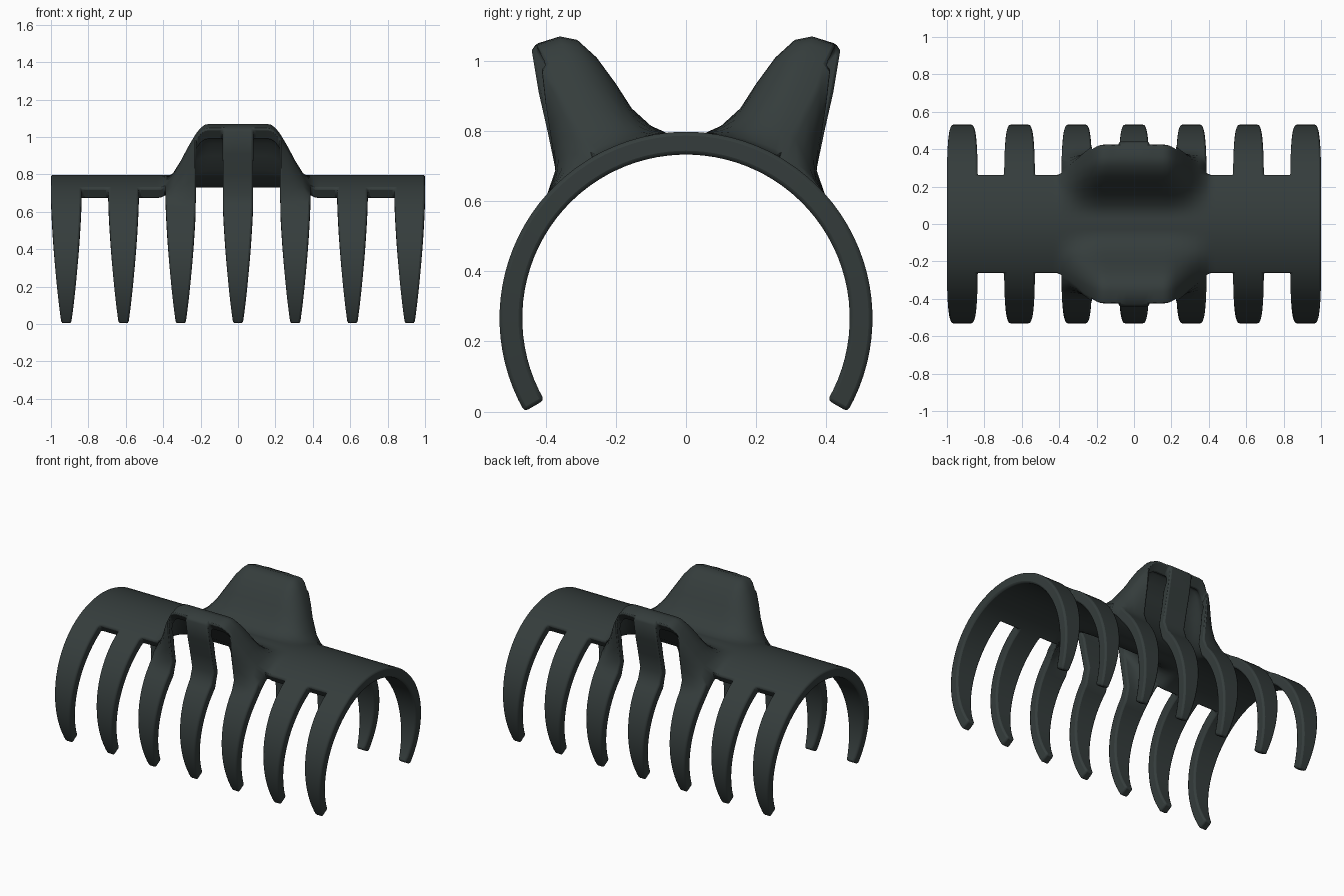
import bpy, bmesh
from math import sin, cos, radians

cube = bpy.data.objects.get("Cube")
if cube:
    bpy.data.objects.remove(cube)

# Plastic colour
mat = bpy.data.materials.new("dark green grey")
mat.use_nodes = True
color = (0.035, 0.046, 0.045, 1)
mat.diffuse_color = color
shader = next(n for n in mat.node_tree.nodes if n.type == 'BSDF_PRINCIPLED')
shader.inputs["Base Color"].default_value = color

CENTER_Z, OUTER, INNER = 0.266, 0.532, 0.467
SPINE_EDGE, TIP = 30, 120          # degrees away from the crown
TEETH, HALF_WIDTH = 7, 0.082

# Raised finger grip: arc angle -> outer (y, z), inner (y, z)
GRIP = {
    10: ((0.10, 0.815), (0.12, 0.755)),
    14: ((0.155, 0.865), (0.20, 0.82)),
    18: ((0.20, 0.935), (0.25, 0.90)),
    22: ((0.255, 1.01), (0.30, 0.965)),
    26: ((0.31, 1.06), (0.34, 1.0)),
    28: ((0.36, 1.07), (0.36, 1.01)),
    30: ((0.43, 1.045), (0.385, 0.985)),
    32: ((0.44, 1.03), (0.39, 0.95)),
    36: ((0.42, 0.91), (0.365, 0.90)),
    40: ((0.395, 0.80), (0.345, 0.79)),
    44: ((0.372, 0.69), (0.32, 0.68)),
}


def grip_weight(x):
    """1 in the middle of the grip, easing to 0 at its sides."""
    t = min(max((0.42 - abs(x)) / 0.26, 0), 1)
    return t * t * (3 - 2 * t)


def surface_point(x, angle, layer):
    a = abs(angle)
    side = 1 if angle >= 0 else -1
    radius = (OUTER, INNER)[layer]
    y, z = radius * sin(radians(a)), CENTER_Z + radius * cos(radians(a))
    if a in GRIP:
        w = grip_weight(x)
        gy, gz = GRIP[a][layer]
        y, z = y + (gy - y) * w, z + (gz - z) * w
    return x, side * y, z


# Columns: (tooth centre or None, offset, whether the strip to the right is a tooth)
spacing = (2 - 2 * HALF_WIDTH) / (TEETH - 1)
gap = spacing - 2 * HALF_WIDTH
columns = []
for k in range(TEETH):
    c = -1 + HALF_WIDTH + k * spacing
    for i in range(5):
        columns.append((c, HALF_WIDTH * (i / 2 - 1), i < 4))
    if k < TEETH - 1:
        for i in range(1, 6):
            columns.append((c, HALF_WIDTH + gap * i / 6, False))

half_rows = [3, 6] + sorted(GRIP) + list(range(48, TIP + 1, 4))
rows = [-a for a in reversed(half_rows)] + [0] + half_rows


def column_x(column, angle):
    u = max(abs(angle) - SPINE_EDGE, 0) / (TIP - SPINE_EDGE)
    return column[0] + column[1] * (1 - 0.68 * u ** 1.9)


# Spine, grips and teeth are one continuous shell
bm = bmesh.new()
verts = {}


def vert(i, j, layer):
    key = (i, j, layer)
    if key not in verts:
        x = column_x(columns[i], rows[j])
        verts[key] = bm.verts.new(surface_point(x, rows[j], layer))
    return verts[key]


cells = set()
for i in range(len(columns) - 1):
    for j in range(len(rows) - 1):
        on_spine = max(abs(rows[j]), abs(rows[j + 1])) <= SPINE_EDGE
        if on_spine or columns[i][2]:
            cells.add((i, j))

for i, j in sorted(cells):
    corners = [(i, j), (i + 1, j), (i + 1, j + 1), (i, j + 1)]
    bm.faces.new([vert(*c, 0) for c in corners])
    bm.faces.new([vert(*c, 1) for c in reversed(corners)])
    neighbours = [(i, j - 1), (i + 1, j), (i, j + 1), (i - 1, j)]
    for n, other in enumerate(neighbours):
        if other not in cells:
            p, q = corners[n], corners[(n + 1) % 4]
            bm.faces.new([vert(*q, 0), vert(*p, 0), vert(*p, 1), vert(*q, 1)])

bmesh.ops.recalc_face_normals(bm, faces=bm.faces)
mesh = bpy.data.meshes.new("claw_clip_shell")
bm.to_mesh(mesh)
bm.free()
mesh.materials.append(mat)
clip = bpy.data.objects.new("claw_clip_shell", mesh)
bpy.context.collection.objects.link(clip)

# Softened edges
bevel = clip.modifiers.new("soft_edges", 'BEVEL')
bevel.width = 0.011
bevel.segments = 2
bevel.limit_method = 'ANGLE'
bevel.angle_limit = radians(60)
bevel.use_clamp_overlap = False

bpy.ops.object.select_all(action='DESELECT')
clip.select_set(True)
bpy.context.view_layer.objects.active = clip
bpy.ops.object.shade_smooth_by_angle(angle=radians(50))
